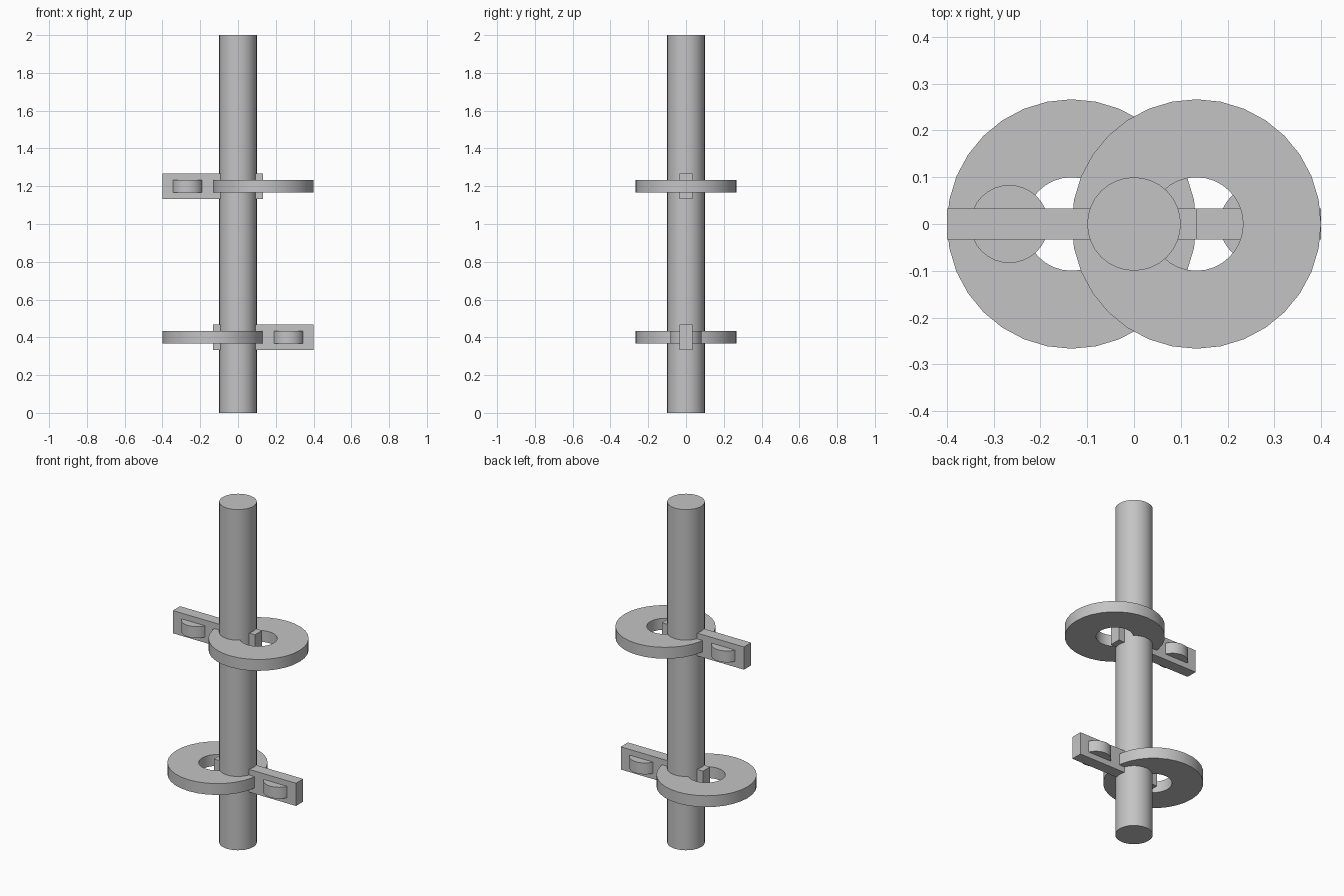
import bpy, bmesh, math
from mathutils import Matrix, Vector

if "Cube" in bpy.data.objects:
    bpy.data.objects.remove(bpy.data.objects["Cube"], do_unlink=True)

U = 1 / 15          # base module of all sizes
SIDES = 32

grey = bpy.data.materials.new("plain grey")
grey.use_nodes = True
grey.diffuse_color = (0.55, 0.55, 0.55, 1)
grey.node_tree.nodes["Principled BSDF"].inputs["Base Color"].default_value = grey.diffuse_color


def finish(name, bm, location):
    bmesh.ops.recalc_face_normals(bm, faces=bm.faces)
    mesh = bpy.data.meshes.new(name)
    bm.to_mesh(mesh)
    bm.free()
    mesh.materials.append(grey)
    obj = bpy.data.objects.new(name, mesh)
    obj.location = location
    bpy.context.collection.objects.link(obj)
    bpy.ops.object.select_all(action='DESELECT')
    obj.select_set(True)
    bpy.context.view_layer.objects.active = obj
    bpy.ops.object.shade_smooth_by_angle(angle=math.radians(30))
    return obj


def cylinder(name, radius, height, location):
    bm = bmesh.new()
    bmesh.ops.create_cone(bm, cap_ends=True, segments=SIDES,
                          radius1=radius, radius2=radius, depth=height)
    return finish(name, bm, location)


def box(name, size, location):
    bm = bmesh.new()
    bmesh.ops.create_cube(bm, size=1, matrix=Matrix.Diagonal((*size, 1)))
    return finish(name, bm, location)


def ring(name, outer, inner, height, location):
    # Rectangular profile turned around the z axis
    bm = bmesh.new()
    h = height / 2
    verts = [bm.verts.new((r, 0, z))
             for r, z in ((inner, -h), (outer, -h), (outer, h), (inner, h))]
    edges = [bm.edges.new((verts[i], verts[(i + 1) % 4])) for i in range(4)]
    bmesh.ops.spin(bm, geom=verts + edges, cent=Vector(), axis=(0, 0, 1),
                   angle=math.tau, steps=SIDES, use_merge=True)
    bmesh.ops.remove_doubles(bm, verts=bm.verts, dist=1e-5)
    return finish(name, bm, location)


# Central shaft
cylinder("shaft", 1.5 * U, 2, (0, 0, 1))

# Two mirrored assemblies: offset ring, crossbar and a small disc set in the bar
for level, z, side in (("lower", 0.4, -1), ("upper", 1.2, 1)):
    ring(level + "_ring", 4 * U, 1.5 * U, U, (side * 2 * U, 0, z))
    box(level + "_bar", (8 * U, U, 2 * U), (-side * 2 * U, 0, z))
    cylinder(level + "_disc", 1.25 * U, U, (-side * 4 * U, 0, z))
